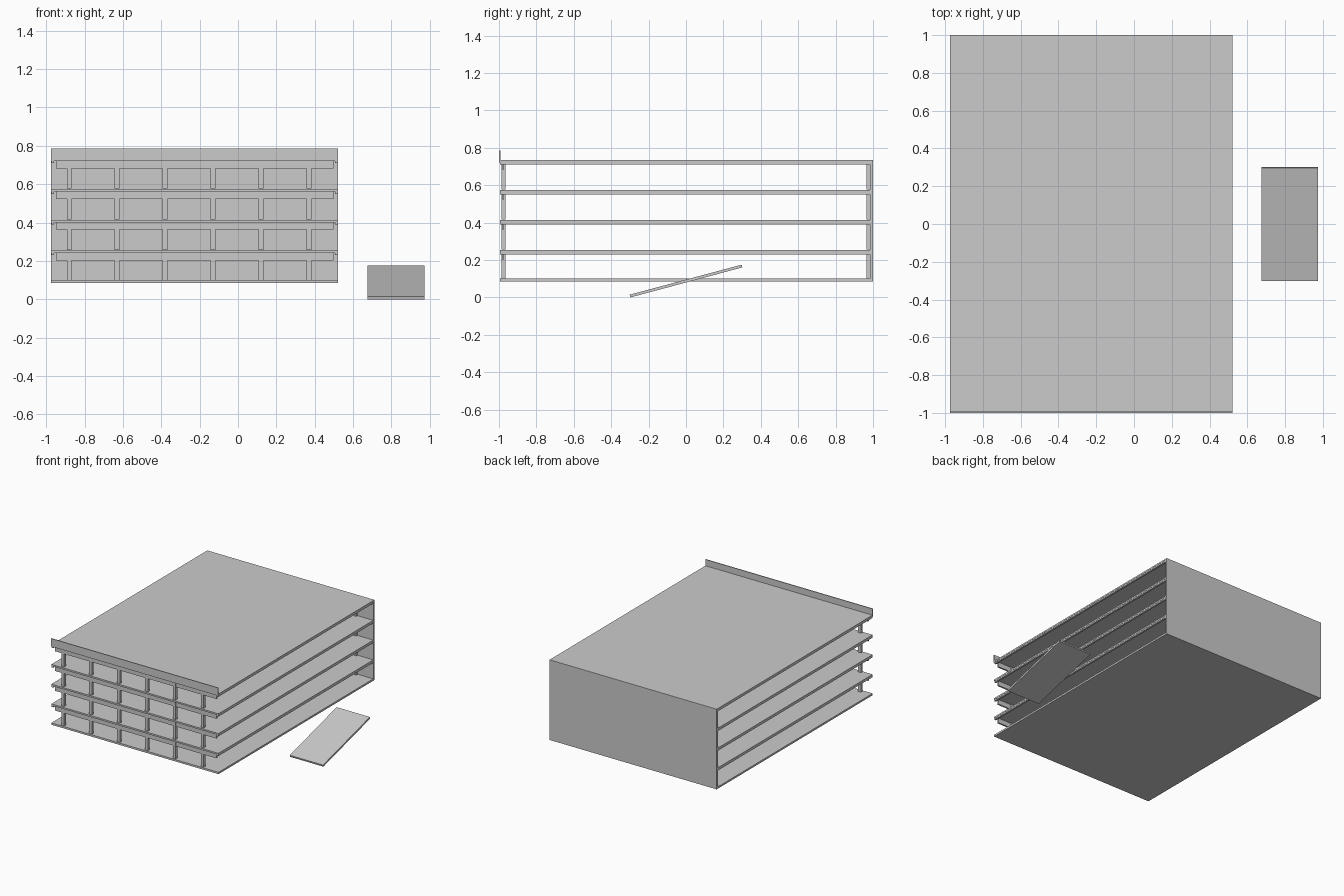
import bpy, math

if "Cube" in bpy.data.objects:
    bpy.data.objects.remove(bpy.data.objects["Cube"])


def box(name, x, y, z):
    """Box from (min, max) ranges on each axis."""
    bpy.ops.mesh.primitive_cube_add(size=1, location=[(a + b) / 2 for a, b in (x, y, z)])
    ob = bpy.context.object
    ob.name = name
    ob.scale = [b - a for a, b in (x, y, z)]
    return ob


X0, X1 = -0.975, 0.522
BASE, PITCH, SLAB = 0.085, 0.16, 0.015
COLUMN_X = [-0.88 + 0.25 * i for i in range(6)]

# ground slab and back wall
box("ground_slab", (X0, X1), (-0.995, 0.995), (BASE, BASE + SLAB))
box("back_wall", (X0, X1), (0.985, 1.0), (BASE, BASE + 4 * PITCH + SLAB - 0.006))

for level in range(4):
    floor = BASE + SLAB + level * PITCH
    top = BASE + (level + 1) * PITCH + SLAB - 0.006
    under = top - 0.013
    # floor slab of the next storey, with edge beams along both sides
    box(f"floor_slab_{level}", (X0, X1), (-0.995, 0.99), (under, top))
    for side, a in (("left", X0 + 0.002), ("right", X1 - 0.017)):
        box(f"edge_beam_{side}_{level}", (a, a + 0.015), (-0.995, 0.985), (under - 0.011, under))
    # front header beam
    box(f"front_beam_{level}", (-0.95, 0.497), (-0.985, -0.972), (under - 0.038, under))
    # front and back columns
    for i, x in enumerate(COLUMN_X):
        for place, y in (("front", -0.975), ("back", 0.975)):
            box(f"{place}_column_{level}_{i}", (x - 0.0125, x + 0.0125),
                (y - 0.011, y + 0.011), (floor - 0.003, under))

# roof parapet along the front
box("parapet", (X0, X1), (-1.0, -0.993), (BASE + 4 * PITCH - 0.004, 0.785))

# detached sloping ramp
ramp = box("ramp", (0.675, 0.973), (-0.31, 0.31), (0.08, 0.095))
ramp.rotation_euler.x = math.radians(15)
